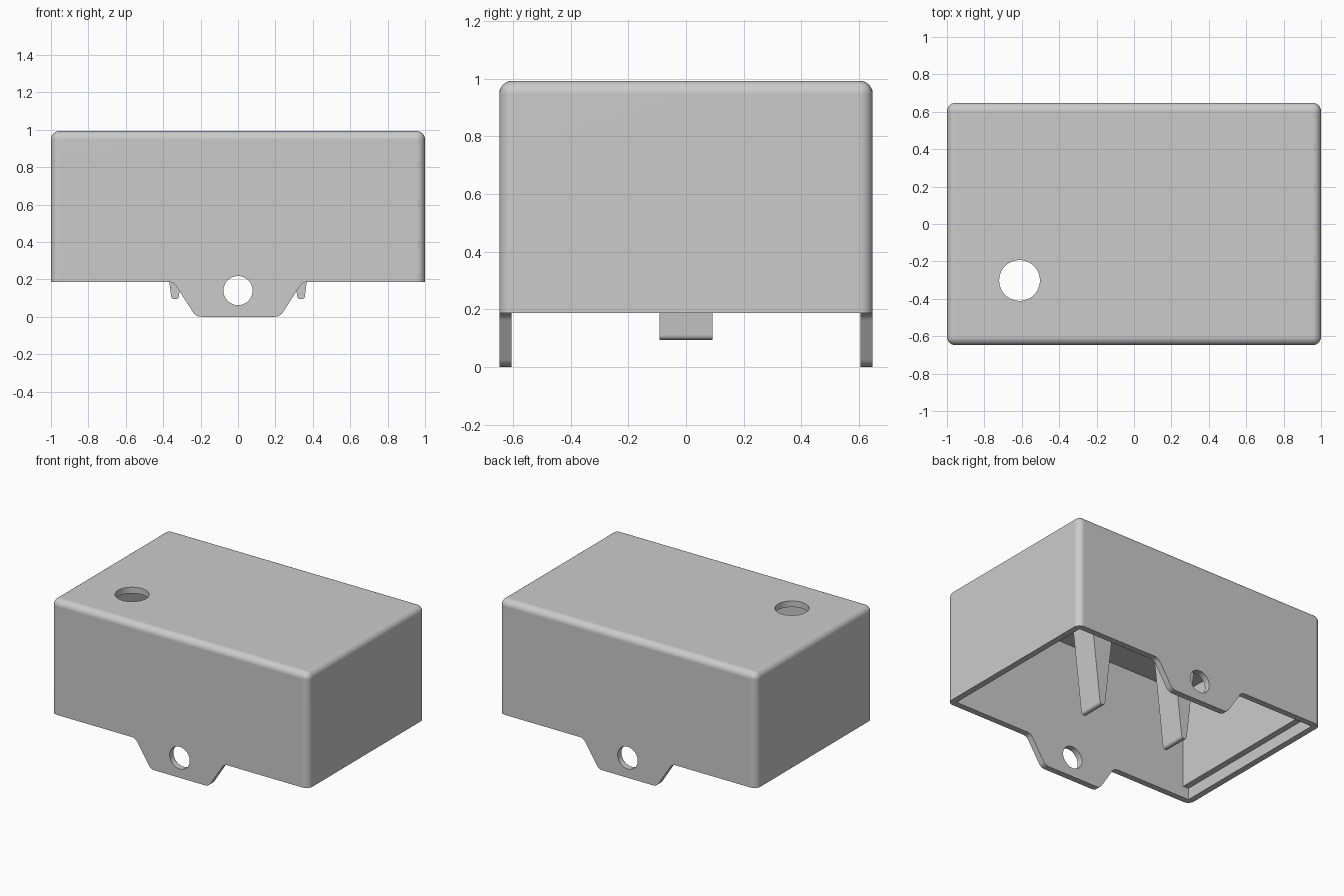
import bpy, bmesh, math
from mathutils import Vector

if "Cube" in bpy.data.objects:
    bpy.data.objects.remove(bpy.data.objects["Cube"], do_unlink=True)

TOP, RIM, WALL = 0.993, 0.187, 0.043
HX, HY = 1.0, 0.648

grey = bpy.data.materials.new("plain grey")
grey.use_nodes = True
grey.diffuse_color = (0.6, 0.6, 0.6, 1)
grey.node_tree.nodes["Principled BSDF"].inputs["Base Color"].default_value = (0.6, 0.6, 0.6, 1)


def finish(name, bm):
    bmesh.ops.recalc_face_normals(bm, faces=bm.faces)
    mesh = bpy.data.meshes.new(name)
    bm.to_mesh(mesh)
    bm.free()
    mesh.materials.append(grey)
    obj = bpy.data.objects.new(name, mesh)
    bpy.context.collection.objects.link(obj)
    return obj


def box_bmesh(hx, hy, z0, z1):
    bm = bmesh.new()
    bmesh.ops.create_cube(bm, size=1)
    for v in bm.verts:
        v.co = (v.co.x * 2 * hx, v.co.y * 2 * hy, z0 + (v.co.z + 0.5) * (z1 - z0))
    return bm


def rounded(points, steps=6):
    """Round each (x, z, setback) corner of a closed outline."""
    out = []
    for i, (x, z, d) in enumerate(points):
        p = Vector((x, z))
        if d == 0:
            out.append(p)
            continue
        a = p + (Vector(points[i - 1][:2]) - p).normalized() * d
        b = p + (Vector(points[(i + 1) % len(points)][:2]) - p).normalized() * d
        for k in range(steps + 1):
            t = k / steps
            out.append(a * (1 - t) ** 2 + p * 2 * t * (1 - t) + b * t * t)
    return out


def prism(name, points, half_depth):
    """Extrude an x-z outline evenly along y."""
    bm = bmesh.new()
    face = bm.faces.new([bm.verts.new((p.x, -half_depth, p.y)) for p in rounded(points)])
    grown = bmesh.ops.extrude_face_region(bm, geom=[face])["geom"]
    bmesh.ops.translate(bm, vec=(0, 2 * half_depth, 0),
                        verts=[g for g in grown if isinstance(g, bmesh.types.BMVert)])
    return finish(name, bm)


def drill(name, radius, location, tilt, depth):
    bm = bmesh.new()
    bmesh.ops.create_cone(bm, cap_ends=True, segments=48, radius1=radius,
                          radius2=radius, depth=depth)
    obj = finish(name, bm)
    obj.location, obj.rotation_euler.x = location, tilt
    return obj


def smooth(obj):
    bpy.ops.object.select_all(action="DESELECT")
    obj.select_set(True)
    bpy.context.view_layer.objects.active = obj
    bpy.ops.object.shade_smooth_by_angle(angle=math.radians(30))
    obj.modifiers.new("flat face normals", "WEIGHTED_NORMAL").keep_sharp = True


# Outer block with rounded top and upright edges
bm = box_bmesh(HX, HY, -0.1, TOP)
edges = [e for e in bm.edges if max(v.co.z for v in e.verts) > 0]
bmesh.ops.bevel(bm, geom=edges, offset=0.045, segments=6, profile=0.5, affect="EDGES")
cover = finish("cover_shell", bm)

# Cutters: lower cavity, narrower upper cavity, skirt outline and holes
cutters = [
    finish("lower_cavity", box_bmesh(HX - WALL, HY - WALL, -0.2, 0.268)),
    finish("upper_cavity", box_bmesh(HX - 2 * WALL, HY - WALL, 0.1, TOP - WALL)),
    prism("skirt_outline", [
        (-1.2, -0.3, 0), (1.2, -0.3, 0), (1.2, RIM, 0), (0.345, RIM, 0.03),
        (0.225, 0, 0.03), (-0.225, 0, 0.03), (-0.345, RIM, 0.03), (-1.2, RIM, 0)], 1),
    drill("tab_holes", 0.078, (0, 0, 0.14), math.pi / 2, 2),
    drill("top_hole", 0.109, (-0.612, -0.302, TOP), 0, 0.3),
]
bpy.context.view_layer.objects.active = cover
for cutter in cutters:
    cutter.hide_render = True
    mod = cover.modifiers.new(cutter.name, "BOOLEAN")
    mod.operation, mod.solver, mod.object = "DIFFERENCE", "EXACT", cutter
    bpy.ops.object.modifier_apply(modifier=mod.name)
    bpy.data.objects.remove(cutter, do_unlink=True)
smooth(cover)

# Tapered prongs hanging from the ceiling
for side, x in (("left", 0.337), ("right", -0.337)):
    prong = prism(side + "_prong", [
        (x - 0.12, TOP - 0.03, 0), (x - 0.019, 0.094, 0.018),
        (x + 0.019, 0.094, 0.018), (x + 0.12, TOP - 0.03, 0)], 0.092)
    smooth(prong)
